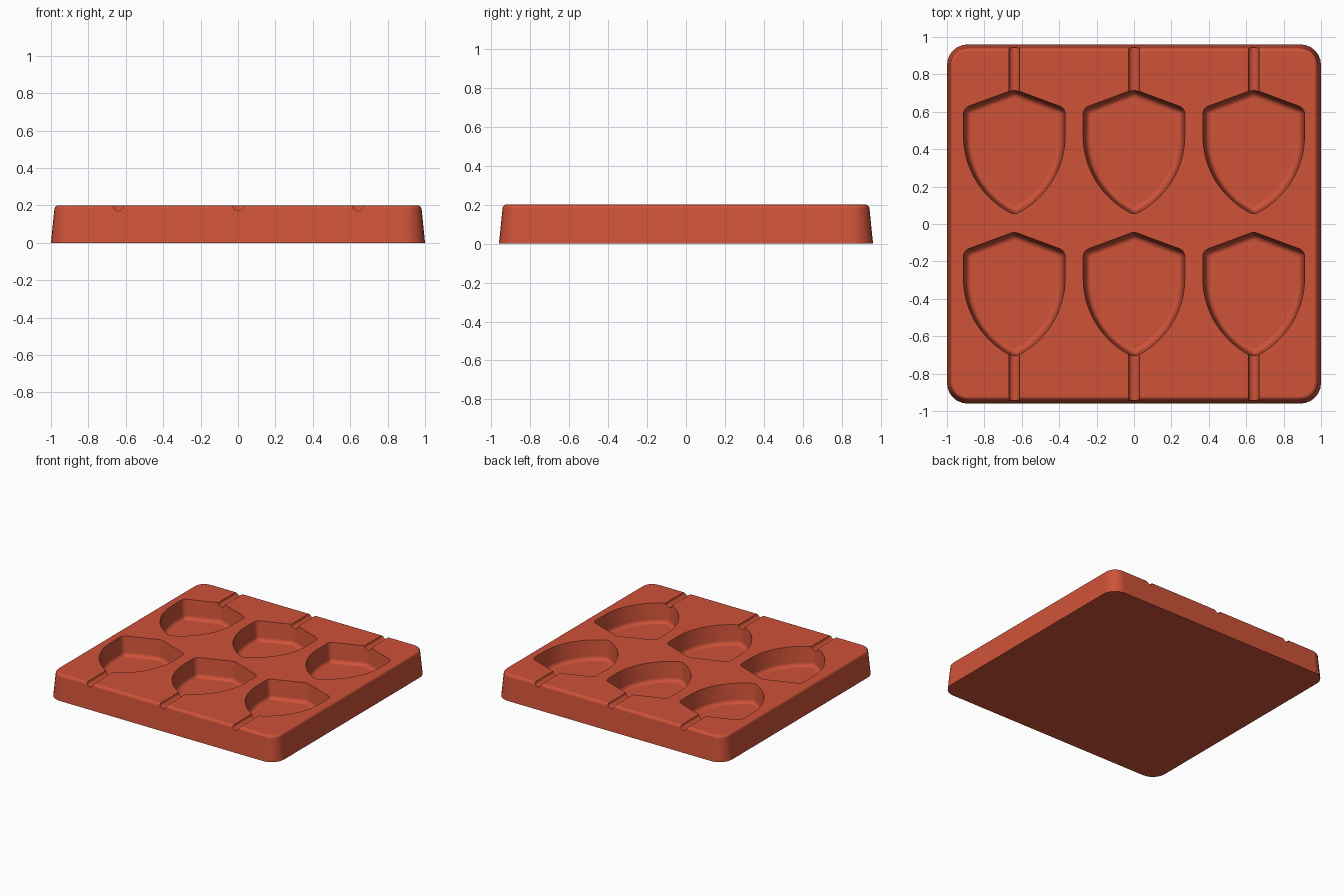
import bpy, bmesh, math
from mathutils import Vector

cube = bpy.data.objects.get("Cube")
if cube:
    bpy.data.objects.remove(cube, do_unlink=True)

red = bpy.data.materials.new("terracotta red")
red.use_nodes = True
colour = (0.62, 0.085, 0.04, 1)
red.diffuse_color = colour
red.node_tree.nodes["Principled BSDF"].inputs["Base Color"].default_value = colour


def rounded_ring(core, d, steps=6):
    """Grow a counter-clockwise convex outline by d, with round corners."""
    ring = []
    for i, p in enumerate(core):
        a, b = p - core[i - 1], core[(i + 1) % len(core)] - p
        start = math.atan2(-a.x, a.y)
        turn = a.x * b.y - a.y * b.x
        turn = math.atan2(turn, a.dot(b))
        n = steps if turn > 0.3 else 0
        for k in range(n + 1):
            t = start + turn * (k / n if n else 0.5)
            ring.append(p + d * Vector((math.cos(t), math.sin(t))))
    return ring


def loft(name, core, profile, centre=(0, 0)):
    """Stack grown outlines along a (growth, height) profile, capped."""
    bm = bmesh.new()
    rings = [[bm.verts.new((p.x + centre[0], p.y + centre[1], z))
              for p in rounded_ring(core, d)] for d, z in profile]
    n = len(rings[0])
    for low, high in zip(rings, rings[1:]):
        for i in range(n):
            j = (i + 1) % n
            bm.faces.new((low[i], low[j], high[j], high[i]))
    bm.faces.new(rings[0][::-1])
    bm.faces.new(rings[-1])
    bmesh.ops.recalc_face_normals(bm, faces=bm.faces)
    mesh = bpy.data.meshes.new(name)
    bm.to_mesh(mesh)
    bm.free()
    obj = bpy.data.objects.new(name, mesh)
    bpy.context.collection.objects.link(obj)
    mesh.materials.append(red)
    return obj


def fillet(r_d, r_z, d0, z0, a0, a1, n=6):
    """Quarter arc of (growth, height) points."""
    angles = [math.radians(a0 + (a1 - a0) * k / n) for k in range(n + 1)]
    return [(d0 + r_d * math.cos(a), z0 + r_z * math.sin(a)) for a in angles]


# Tray body: tapered rounded slab with a soft upper edge
corners = [Vector(c) for c in ((-.89, -.85), (.89, -.85), (.89, .85), (-.89, .85))]
tray = loft("mould_tray", corners,
            [(0.11, 0)] + fillet(0.022, 0.022, 0.07, 0.178, 0, 90))

# Shield outline: straight roof and sides, arcs meeting at a lower tip
half, radius, side_y = 0.227, 0.42, 0.473
sweep = math.acos(1 - half / radius)
arc = [Vector((half - radius + radius * math.cos(sweep * k / 16),
               side_y - radius * math.sin(sweep * k / 16))) for k in range(17)]
right = arc[::-1] + [Vector((half, 0.588))]
left = [Vector((-p.x, p.y)) for p in right[:0:-1]]
right[0].x = 0
shield = right + [Vector((0, 0.672))] + left

# Shield pockets and stick channels
cutters = []
pocket = fillet(0.03, 0.03, 0.002, 0.08, -90, 0) + [(0.045, 0.2), (0.047, 0.23)]
for x in (-0.64, 0, 0.64):
    for y in (0, -0.762):
        cutters.append(loft("pocket_cutter", shield, pocket, (x, y)))
    for y0, y1 in ((0.65, 1.1), (-1.1, -0.62)):
        bpy.ops.mesh.primitive_cylinder_add(
            vertices=32, radius=0.029, depth=y1 - y0,
            location=(x, (y0 + y1) / 2, 0.2), rotation=(math.pi / 2, 0, 0))
        channel = bpy.context.object
        channel.name = "channel_cutter"
        channel.data.materials.append(red)
        cutters.append(channel)

bpy.ops.object.select_all(action="DESELECT")
tray.select_set(True)
bpy.context.view_layer.objects.active = tray
for cutter in cutters:
    cutter.hide_render = True
    cut = tray.modifiers.new("cut", "BOOLEAN")
    cut.operation, cut.solver, cut.object = "DIFFERENCE", "EXACT", cutter
    bpy.ops.object.modifier_apply(modifier=cut.name)
    bpy.data.objects.remove(cutter, do_unlink=True)

# Smooth fillets, flat top and floors
bpy.ops.object.shade_smooth_by_angle(angle=math.radians(30))
weighted = tray.modifiers.new("weighted normals", "WEIGHTED_NORMAL")
weighted.keep_sharp = True
